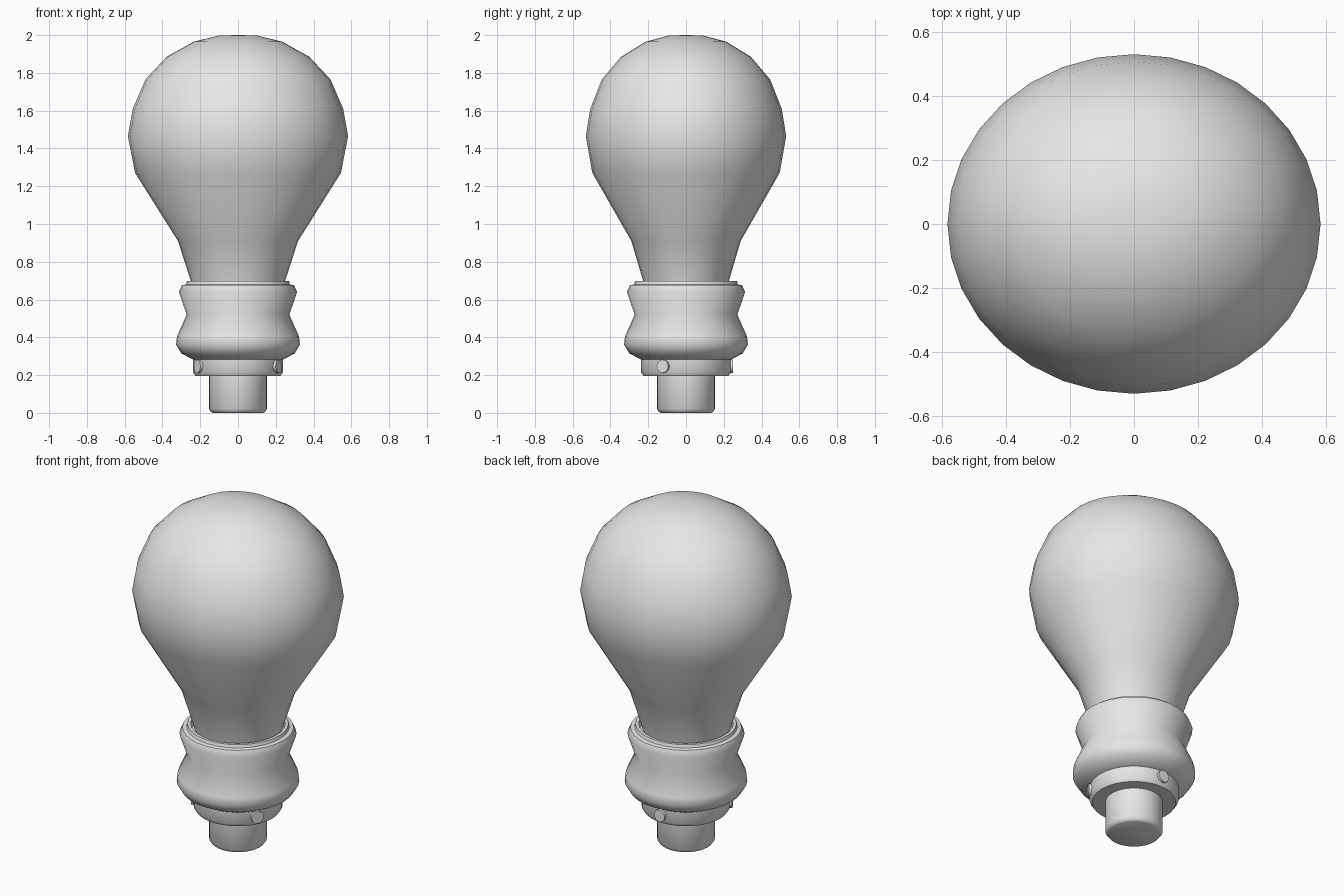
import bpy, bmesh, math
from mathutils import Matrix, Vector

cube = bpy.data.objects.get("Cube")
if cube:
    bpy.data.objects.remove(cube, do_unlink=True)

grey = bpy.data.materials.new("light_grey")
grey.use_nodes = True
grey.diffuse_color = (0.8, 0.8, 0.8, 1)
grey.node_tree.nodes["Principled BSDF"].inputs["Base Color"].default_value = (0.8, 0.8, 0.8, 1)


def finish(name, bm, angle):
    """Turn a bmesh into a smooth-shaded object with sharp edges kept."""
    bmesh.ops.remove_doubles(bm, verts=bm.verts, dist=1e-5)
    bmesh.ops.recalc_face_normals(bm, faces=bm.faces)
    mesh = bpy.data.meshes.new(name)
    bm.to_mesh(mesh)
    bm.free()
    mesh.materials.append(grey)
    obj = bpy.data.objects.new(name, mesh)
    bpy.context.collection.objects.link(obj)
    bpy.ops.object.select_all(action="DESELECT")
    obj.select_set(True)
    bpy.context.view_layer.objects.active = obj
    bpy.ops.object.shade_smooth_by_angle(angle=math.radians(angle))
    return obj


def lathe(name, profile, depth=1.0, angle=40, sides=32):
    """Revolve (radius, height) points around z; depth squashes y."""
    bm = bmesh.new()
    verts = [bm.verts.new((r, 0, z)) for r, z in profile]
    edges = [bm.edges.new(pair) for pair in zip(verts, verts[1:])]
    bmesh.ops.spin(bm, geom=verts + edges, cent=(0, 0, 0), axis=(0, 0, 1),
                   angle=math.tau, steps=sides)
    bmesh.ops.scale(bm, vec=(1, depth, 1), verts=bm.verts)
    return finish(name, bm, angle)


# Slightly flattened globe with a tapering neck
lathe("bulb", [(0, 0.6), (0.225, 0.6), (0.25, 0.7), (0.318, 0.91), (0.545, 1.27),
               (0.583, 1.465), (0.557, 1.61), (0.49, 1.765), (0.378, 1.885),
               (0.235, 1.965), (0.1, 1.998), (0, 2.0)], depth=0.91)

# Waisted collar with a recessed rim around the neck
lathe("collar", [(0, 0.65), (0.25, 0.65), (0.253, 0.697), (0.27, 0.697), (0.275, 0.68),
                 (0.297, 0.676), (0.313, 0.64), (0.272, 0.52), (0.323, 0.405),
                 (0.328, 0.36), (0.3, 0.315), (0.225, 0.275), (0, 0.275)], angle=55)

# Locking ring below the collar
lathe("locking_ring", [(0, 0.3), (0.238, 0.3), (0.238, 0.215), (0.224, 0.195), (0, 0.195)], angle=50)

# Bottom plug
lathe("plug", [(0, 0.22), (0.154, 0.22), (0.154, 0.02), (0.142, 0.004), (0.135, 0), (0, 0)], angle=50)

# Three pins around the locking ring
for side, degrees in (("left", -30), ("right", 210), ("back", 90)):
    a = math.radians(degrees)
    out = Vector((math.cos(a), math.sin(a), 0))
    place = (Matrix.Translation(out * 0.2 + Vector((0, 0, 0.247)))
             @ out.to_track_quat("Z", "Y").to_matrix().to_4x4())
    bm = bmesh.new()
    bmesh.ops.create_cone(bm, cap_ends=True, segments=16, radius1=0.035,
                          radius2=0.035, depth=0.1, matrix=place)
    finish("pin_" + side, bm, 40)
